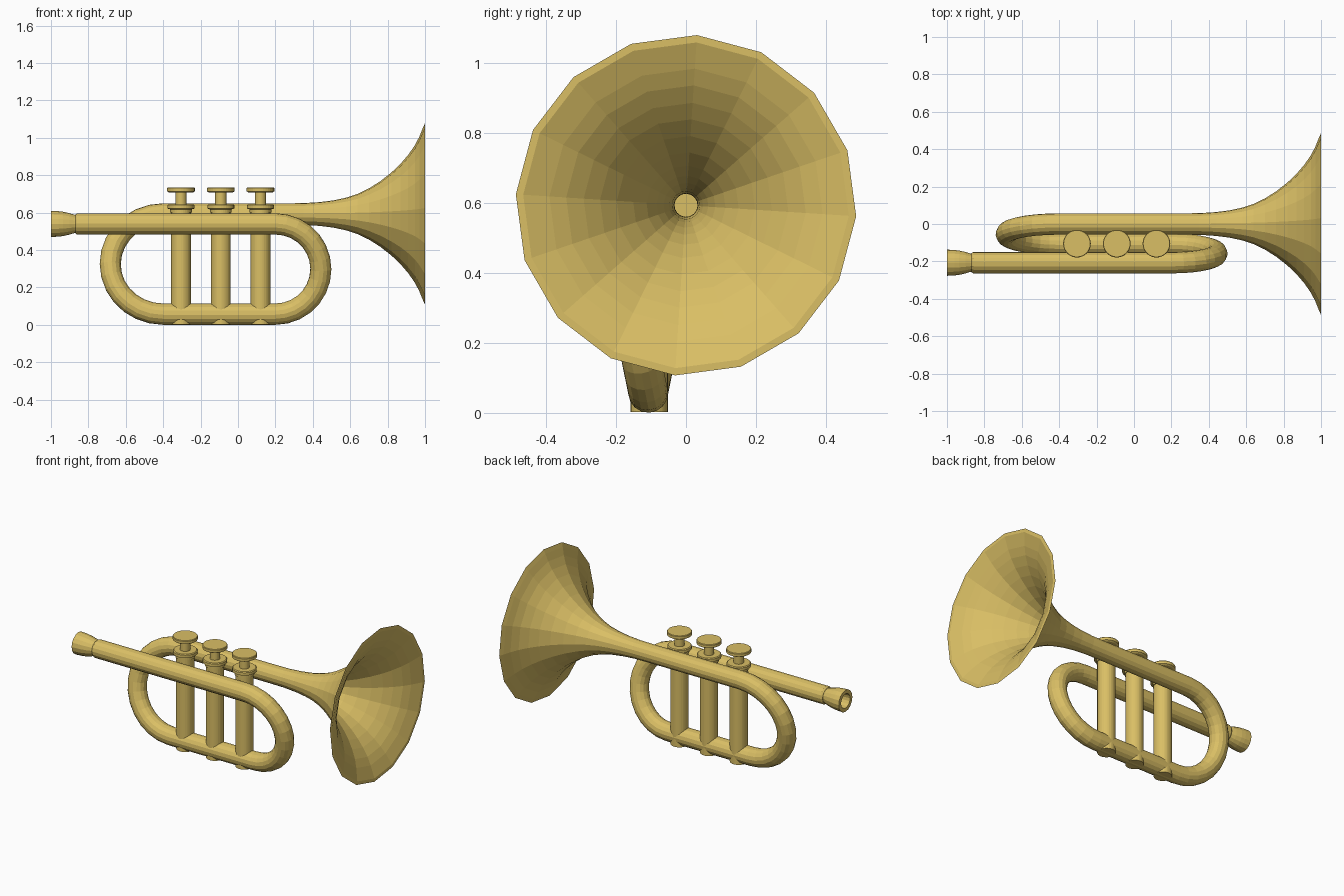
import bpy, bmesh
from math import sin, cos, pi, radians
from mathutils import Vector, Matrix

if "Cube" in bpy.data.objects:
    bpy.data.objects.remove(bpy.data.objects["Cube"])

brass = bpy.data.materials.new("brass")
brass.diffuse_color = (0.7, 0.52, 0.13, 1)
brass.use_nodes = True
brass.node_tree.nodes["Principled BSDF"].inputs["Base Color"].default_value = brass.diffuse_color


def rings_to_object(name, rings, cap_start=True, cap_end=True):
    """Bridge a list of equal-sized rings into a mesh."""
    bm = bmesh.new()
    loops = [[bm.verts.new(p) for p in ring] for ring in rings]
    n = len(loops[0])
    for a, b in zip(loops, loops[1:]):
        for i in range(n):
            j = (i + 1) % n
            bm.faces.new((a[i], a[j], b[j], b[i]))
    if cap_start:
        bm.faces.new(loops[0][::-1])
    if cap_end:
        bm.faces.new(loops[-1])
    bmesh.ops.recalc_face_normals(bm, faces=bm.faces)
    mesh = bpy.data.meshes.new(name)
    bm.to_mesh(mesh)
    bm.free()
    mesh.materials.append(brass)
    obj = bpy.data.objects.new(name, mesh)
    bpy.context.collection.objects.link(obj)
    return obj


def ring(center, normal, side, r, n):
    return [center + r * (normal * cos(2 * pi * i / n) + side * sin(2 * pi * i / n))
            for i in range(n)]


def lathe(name, profile, origin, axis, normal, n, **caps):
    """Revolve (distance, radius) pairs about an axis."""
    origin, axis, normal = Vector(origin), Vector(axis), Vector(normal)
    side = axis.cross(normal)
    return rings_to_object(name, [ring(origin + axis * d, normal, side, r, n)
                                  for d, r in profile], **caps)


SIDES, R = 16, 0.057
LEAD, LOW, TOP = (-0.207, 0.54), (-0.108, 0.0575), (0.0, 0.593)
tilt = radians(3.7)
start_normal = Vector((0, sin(tilt), cos(tilt)))

# bell: outer flare, rim, then the inner wall back into the throat
outer = [(0.25, R), (0.35, 0.058), (0.44, 0.064), (0.51, 0.073), (0.58, 0.088),
         (0.64, 0.108), (0.70, 0.137), (0.76, 0.175), (0.82, 0.222), (0.87, 0.270),
         (0.91, 0.317), (0.945, 0.367), (0.97, 0.415), (0.988, 0.46), (1.0, 0.487)]
inner = [(1.0, 0.466)] + [(x, r - 0.024) for x, r in outer[-2::-1]] + [(-0.2, 0.033)]
lathe("bell", outer + inner, (0, *TOP), (1, 0, 0), start_normal, SIDES, cap_start=False)


# looped tubing: bell tube, rear bend, lower tube, front bend, leadpipe
def bend(cx, rx, a, b, steps=14):
    pts = []
    for i in range(steps + 1):
        t = pi * i / steps
        m = (1 - cos(t)) / 2
        pts.append(Vector((cx + rx * sin(t), a[0] + (b[0] - a[0]) * m,
                           a[1] + (b[1] - a[1]) * m)))
    return pts


path = ([Vector((0.25, *TOP))] + bend(-0.40, -0.283, TOP, LOW)
        + bend(0.20, 0.243, LOW, LEAD) + [Vector((-0.86, *LEAD)), Vector((-0.87, *LEAD))])
radii = [R] * (len(path) - 1) + [0.05]
rings, normal, tangent = [], start_normal, Vector((-1, 0, 0))
for i, p in enumerate(path):
    a = (p - path[i - 1]).normalized() if i else tangent
    b = (path[i + 1] - p).normalized() if i < len(path) - 1 else a
    new = (a + b).normalized()
    normal = tangent.rotation_difference(new) @ normal
    tangent = new
    rings.append(ring(p, normal, tangent.cross(normal), radii[i], SIDES))
rings_to_object("looped_tube", rings, cap_start=False)

# mouthpiece with hollow cup
lathe("mouthpiece", [(-0.86, 0.047), (-0.875, 0.049), (-0.90, 0.057), (-0.935, 0.065),
                     (-0.96, 0.068), (-1.0, 0.07), (-1.0, 0.046), (-0.96, 0.043),
                     (-0.92, 0.033), (-0.89, 0.02)],
      (0, *LEAD), (1, 0, 0), (0, 0, 1), SIDES)

# three valves: casing, collar, stem and finger button
for k, x in enumerate((-0.305, -0.092, 0.12), 1):
    parts = {
        "casing": [(0.003, 0.053), (0.63, 0.053)],
        "collar": [(0.60, 0.058), (0.618, 0.058), (0.622, 0.072), (0.640, 0.072),
                   (0.645, 0.067)],
        "stem": [(0.63, 0.03), (0.72, 0.03)],
        "button": [(0.708, 0.064), (0.714, 0.074), (0.731, 0.074), (0.735, 0.071)],
    }
    for part, profile in parts.items():
        lathe(f"valve_{part}_{k}", profile, (x, -0.105, 0), (0, 0, 1), (1, 0, 0), 32)
